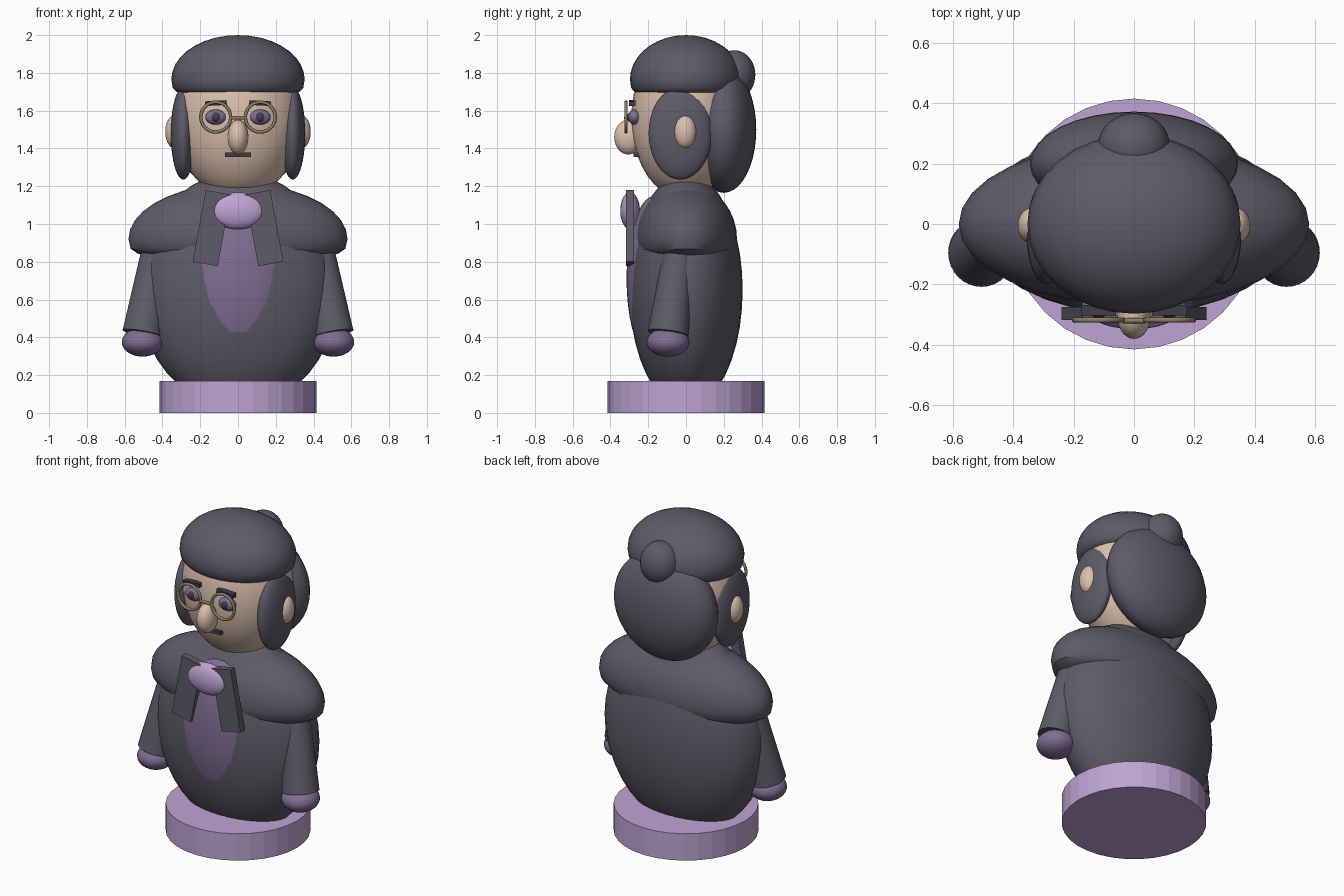
import bpy, math
from mathutils import Vector

if "Cube" in bpy.data.objects:
    bpy.data.objects.remove(bpy.data.objects["Cube"])


def mat(name, rgb):
    m = bpy.data.materials.new(name)
    m.diffuse_color = (*rgb, 1)
    m.use_nodes = True
    m.node_tree.nodes["Principled BSDF"].inputs["Base Color"].default_value = m.diffuse_color
    return m


CLOTH = mat("charcoal", (0.110, 0.104, 0.137))
LILAC = mat("light_lilac", (0.527, 0.371, 0.658))
PURPLE = mat("dusty_purple", (0.216, 0.156, 0.290))
SKIN = mat("skin", (0.71, 0.53, 0.42))
GOLD = mat("dull_gold", (0.25, 0.215, 0.12))
INK = mat("dark_ink", (0.050, 0.046, 0.062))


def finish(name, m, smooth=True):
    o = bpy.context.object
    o.name = name
    o.data.materials.clear()
    o.data.materials.append(m)
    if smooth:
        bpy.ops.object.shade_smooth_by_angle(angle=math.radians(40))
    return o


def ball(name, loc, radii, m):
    bpy.ops.mesh.primitive_uv_sphere_add(segments=32, ring_count=20, location=loc)
    bpy.context.object.scale = radii
    return finish(name, m)


def box(name, loc, size, m, tilt=0):
    bpy.ops.mesh.primitive_cube_add(size=1, location=loc, rotation=(0, tilt, 0))
    bpy.context.object.scale = size
    return finish(name, m, False)


def rod(name, a, b, r1, r2, m, sides=24):
    a, b = Vector(a), Vector(b)
    d = b - a
    bpy.ops.mesh.primitive_cone_add(vertices=sides, radius1=r1, radius2=r2,
                                    depth=d.length, location=(a + b) / 2)
    bpy.context.object.rotation_euler = d.to_track_quat('Z', 'Y').to_euler()
    return finish(name, m)


def dome(name, z, rx, ry, up, down, m, n=32):
    """Half ellipsoid on top with a flatter, rounded underside."""
    prof = []
    for i in range(1, 7):
        a = math.radians(15 * i)
        # squarish lower quarter
        prof.append((math.sin(a) ** 0.6, -down * max(0, math.cos(a)) ** 0.6))
    for i in range(1, 9):
        a = math.radians(10 * i)
        prof.append((math.cos(a), up * math.sin(a)))
    verts = [(rx * r * math.cos(2 * math.pi * k / n), ry * r * math.sin(2 * math.pi * k / n), z + h)
             for r, h in prof for k in range(n)]
    faces = [(j * n + k, j * n + (k + 1) % n, (j + 1) * n + (k + 1) % n, (j + 1) * n + k)
             for j in range(len(prof) - 1) for k in range(n)]
    lo, hi = len(verts), len(verts) + 1
    verts += [(0, 0, z - down), (0, 0, z + up)]
    t = (len(prof) - 1) * n
    for k in range(n):
        faces.append((lo, (k + 1) % n, k))
        faces.append((hi, t + k, t + (k + 1) % n))
    me = bpy.data.meshes.new(name)
    me.from_pydata(verts, [], faces)
    o = bpy.data.objects.new(name, me)
    bpy.context.collection.objects.link(o)
    bpy.ops.object.select_all(action='DESELECT')
    bpy.context.view_layer.objects.active = o
    o.select_set(True)
    return finish(name, m)


# pedestal
bpy.ops.mesh.primitive_cylinder_add(vertices=32, radius=0.415, depth=0.17, location=(0, 0, 0.085))
finish("pedestal", LILAC, False)

# torso, shoulders and shirt front
ball("torso", (0, 0, 0.65), (0.53, 0.30, 0.625), CLOTH)
dome("shoulders", 0.92, 0.58, 0.27, 0.295, 0.115, CLOTH)
ball("shirt_front", (0, -0.165, 0.71), (0.28, 0.15, 0.44), PURPLE)
ball("neck_bow", (0, -0.296, 1.07), (0.14, 0.052, 0.098), LILAC)

# head and hair
ball("head", (0, 0, 1.56), (0.335, 0.29, 0.43), SKIN)
dome("hair_cap", 1.765, 0.353, 0.297, 0.235, 0.10, CLOTH)
ball("back_hair", (0, 0.20, 1.50), (0.345, 0.172, 0.335), CLOTH)
ball("hair_bun", (0, 0.255, 1.79), (0.12, 0.112, 0.13), CLOTH)
ball("nose", (0, -0.305, 1.46), (0.055, 0.075, 0.092), SKIN)
box("mouth", (0, -0.262, 1.367), (0.14, 0.03, 0.022), INK)
rod("glasses_bridge", (-0.036, -0.32, 1.562), (0.036, -0.32, 1.562), 0.009, 0.009, GOLD, 12)

# mirrored parts
for s, side in ((-1, "left"), (1, "right")):
    rod(side + "_sleeve", (s * 0.505, -0.095, 0.42), (s * 0.41, -0.02, 0.95), 0.108, 0.08, CLOTH)
    ball(side + "_hand", (s * 0.505, -0.095, 0.375), (0.11, 0.113, 0.077), PURPLE)
    box(side + "_lapel", (s * 0.139, -0.297, 0.978), (0.135, 0.043, 0.385), CLOTH, -s * math.radians(10.4))
    ball(side + "_side_hair", (s * 0.29, -0.03, 1.48), (0.066, 0.168, 0.245), CLOTH)
    ball(side + "_ear", (s * 0.335, -0.005, 1.488), (0.05, 0.06, 0.088), SKIN)
    ball(side + "_eye", (s * 0.117, -0.272, 1.566), (0.056, 0.034, 0.04), PURPLE)
    ball(side + "_pupil", (s * 0.117, -0.297, 1.566), (0.025, 0.014, 0.025), INK)
    box(side + "_eyebrow", (s * 0.117, -0.285, 1.64), (0.115, 0.035, 0.025), INK, s * math.radians(3))
    bpy.ops.mesh.primitive_torus_add(major_segments=32, minor_segments=10, major_radius=0.079,
                                     minor_radius=0.009, location=(s * 0.118, -0.318, 1.566),
                                     rotation=(math.pi / 2, 0, 0))
    finish(side + "_glasses_rim", GOLD)
